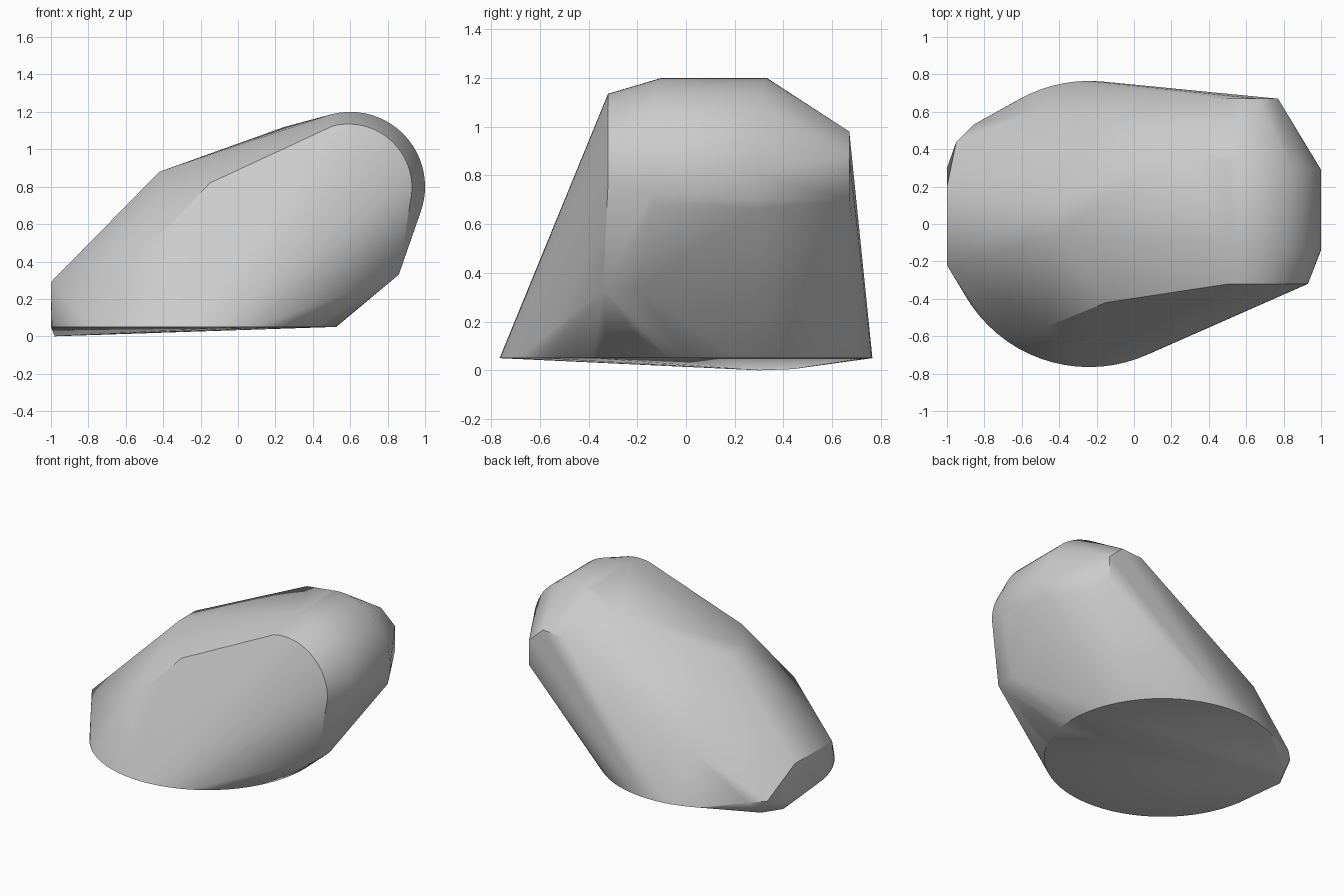
import bpy
import bmesh
from math import cos, sin, radians

cube = bpy.data.objects.get("Cube")
if cube:
    bpy.data.objects.remove(cube, do_unlink=True)


def arc(center, radius, start, end, steps):
    """Points of a circular arc in a plane, angles in degrees."""
    for i in range(steps + 1):
        a = radians(start + (end - start) * i / steps)
        yield center[0] + radius * cos(a), center[1] + radius * sin(a)


points = []

# Round foot, cut off straight at the low end
for x, y in arc((-0.24, 0), 0.765, 0, 355, 71):
    points.append((max(x, -1), y, 0.05))

# Slightly sagging underside
points += [(-0.98, 0.3, 0), (-0.9, 0.44, 0.005)]

# Rounded high end: wide outer arc, then the front rim
for x, z in arc((0.6, 0.8), 0.4, 104, -20, 24):
    lean = (x - 0.6) * 0.1
    points += [(x, -0.1 - lean, z), (x, 0.33 - lean, z)]
for x, z in arc((0.59, 0.795), 0.34, 104, -5, 22):
    points.append((x, -0.32, z))

# Flat facet at the back
points += [(0.77, 0.67, z) for z in (0.7, 0.88)]
points += [(0.66, 0.67, 0.98), (0.5, 0.67, 0.97)]

# Ridge corners along the sloping top
points += [(-0.42, y, 0.88) for y in (-0.06, 0.12)]
points += [(0.25, 0.42, 1.12), (0.27, 0, 1.12)]

# Low blunt end and its rounded back corner
points += [(-1, y, 0.29) for y in (-0.22, 0.2)]
points += [(-1, 0.3, 0.06), (-0.95, 0.44, 0.1), (-0.86, 0.53, 0.1)]

# Corners of the broad front face, the back side and the undercut
points += [(-0.47, -0.55, 0.48), (-0.15, -0.42, 0.82), (-0.49, 0.62, 0.4)]
points += [(0.86, y, 0.33) for y in (-0.34, -0.2)]

# Wrap all guide points in one convex boulder
bm = bmesh.new()
for p in points:
    bm.verts.new(p)
result = bmesh.ops.convex_hull(bm, input=bm.verts)
loose = [v for v in bm.verts if not v.link_faces]
bmesh.ops.delete(bm, geom=loose, context='VERTS')
bmesh.ops.dissolve_limit(bm, angle_limit=radians(0.5),
                         verts=bm.verts, edges=bm.edges)
bmesh.ops.recalc_face_normals(bm, faces=bm.faces)
mesh = bpy.data.meshes.new("boulder")
bm.to_mesh(mesh)
bm.free()

boulder = bpy.data.objects.new("boulder", mesh)
bpy.context.collection.objects.link(boulder)

# Plain grey stone
stone = bpy.data.materials.new("grey stone")
stone.use_nodes = True
grey = (0.6, 0.6, 0.6, 1)
stone.diffuse_color = grey
stone.node_tree.nodes["Principled BSDF"].inputs["Base Color"].default_value = grey
mesh.materials.append(stone)

bpy.ops.object.select_all(action='DESELECT')
boulder.select_set(True)
bpy.context.view_layer.objects.active = boulder
bpy.ops.object.shade_smooth_by_angle(angle=radians(35))
